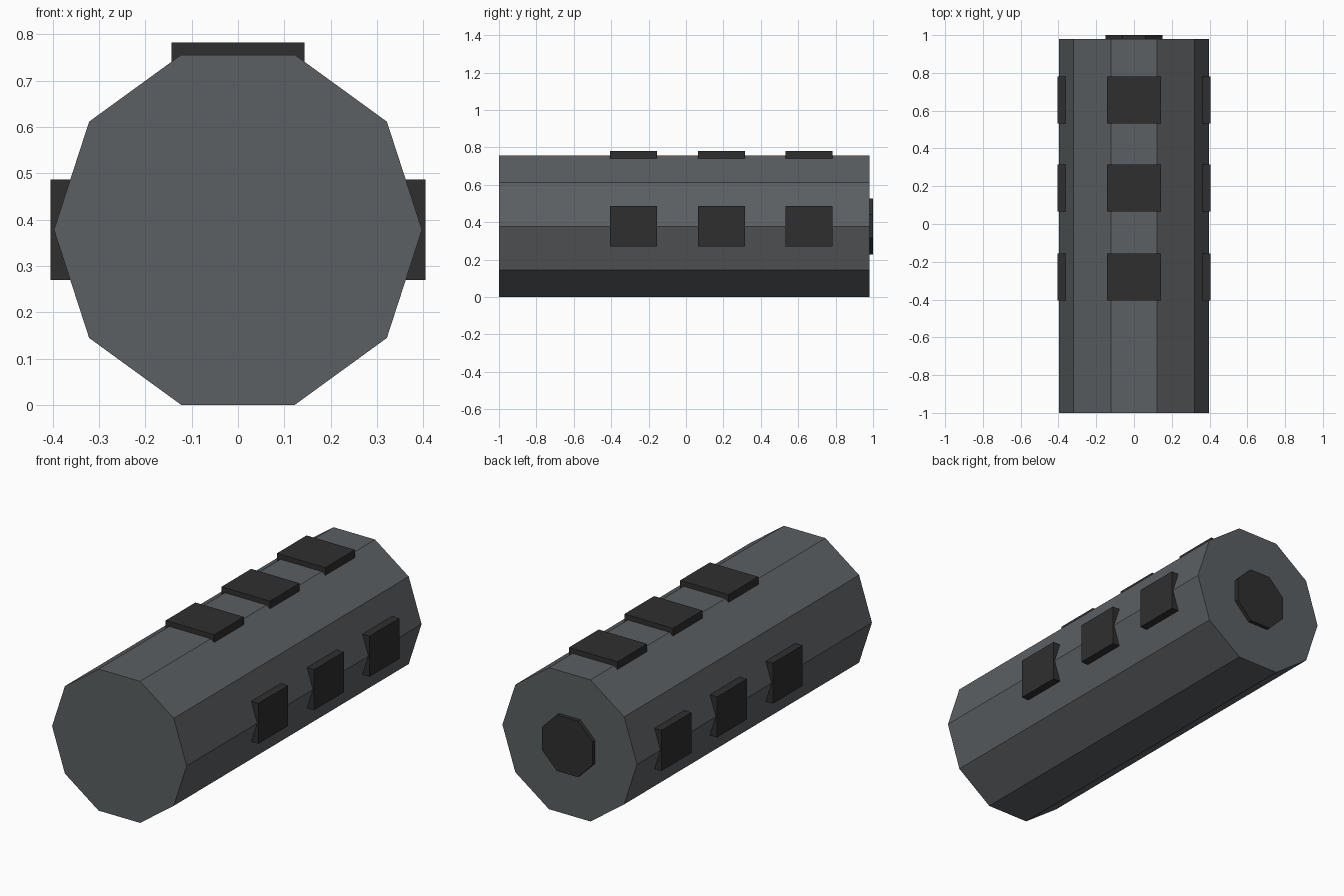
import bpy, math
from mathutils import Matrix

if "Cube" in bpy.data.objects:
    bpy.data.objects.remove(bpy.data.objects["Cube"])

CENTRE_Z = 0.378


def material(name, rgb):
    m = bpy.data.materials.new(name)
    m.diffuse_color = (*rgb, 1.0)
    m.use_nodes = True
    m.node_tree.nodes["Principled BSDF"].inputs["Base Color"].default_value = m.diffuse_color
    return m


body_grey = material("slate grey", (0.105, 0.115, 0.122))
pad_black = material("charcoal", (0.028, 0.028, 0.028))


def prism(name, sides, radius, y0, y1, turn, mat):
    """Flat-sided cylinder lying along y."""
    bpy.ops.mesh.primitive_cylinder_add(vertices=sides, radius=radius, depth=y1 - y0)
    ob = bpy.context.object
    ob.data.transform(Matrix.Rotation(math.radians(90), 4, 'X')
                      @ Matrix.Rotation(math.radians(turn), 4, 'Z'))
    ob.location = (0, (y0 + y1) / 2, CENTRE_Z)
    ob.name = name
    ob.data.materials.append(mat)


def block(name, lo, hi, mat):
    """Box between two opposite corners."""
    bpy.ops.mesh.primitive_cube_add(size=1)
    ob = bpy.context.object
    ob.data.transform(Matrix.Diagonal([b - a for a, b in zip(lo, hi)] + [1]))
    ob.location = [(a + b) / 2 for a, b in zip(lo, hi)]
    ob.name = name
    ob.data.materials.append(mat)


# Ten-sided body, flat on the ground, with corners at left and right
prism("body", 10, 0.397, -1.0, 0.98, 90, body_grey)

# Eight-sided cap on the back end
prism("back_cap", 8, 0.162, 0.96, 1.0, 22.5, pad_black)

# Three rows of pads: top, left and right
for i, y in enumerate((-0.28, 0.19, 0.657), 1):
    y0, y1 = y - 0.125, y + 0.125
    block(f"top_pad_{i}", (-0.143, y0, 0.738), (0.143, y1, 0.782), pad_black)
    for side, s in (("left", -1), ("right", 1)):
        x0, x1 = sorted((s * 0.36, s * 0.404))
        block(f"{side}_pad_{i}", (x0, y0, 0.27), (x1, y1, 0.486), pad_black)
